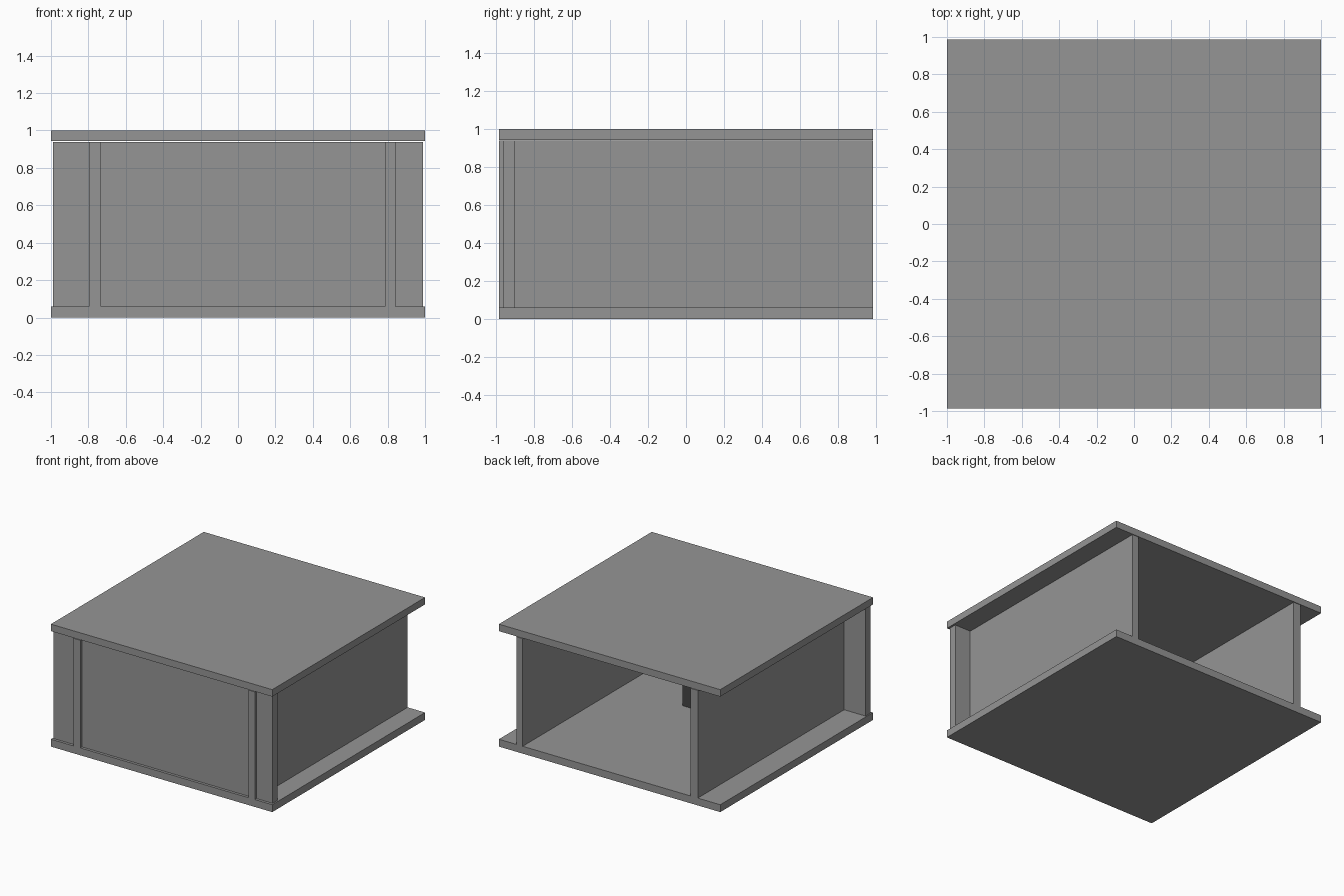
import bpy

if "Cube" in bpy.data.objects:
    bpy.data.objects.remove(bpy.data.objects["Cube"])


def material(name, shade):
    mat = bpy.data.materials.new(name)
    mat.diffuse_color = (shade, shade, shade, 1)
    mat.use_nodes = True
    mat.node_tree.nodes["Principled BSDF"].inputs["Base Color"].default_value = mat.diffuse_color
    return mat


def box(name, x, y, z, mat):
    """Axis-aligned box from (min, max) pairs."""
    bpy.ops.mesh.primitive_cube_add(
        size=1, location=[(a + b) / 2 for a, b in (x, y, z)])
    ob = bpy.context.object
    ob.name = name
    ob.scale = [b - a for a, b in (x, y, z)]
    bpy.ops.object.transform_apply(location=False, rotation=False, scale=True)
    ob.data.materials.append(mat)


GREY = material("mid_grey", 0.3)
DARK = material("dark_grey", 0.06)
DEPTH = (-0.986, 0.986)
WALL_Z = (0.06, 0.939)
PANEL_Y = (-0.964, -0.903)

# Base and top boards; the top sits a hair above the walls
box("base_board", (-1, 1), DEPTH, (0, 0.06), GREY)
box("top_board", (-1, 1), DEPTH, (0.943, 1), GREY)

# Full-depth upright walls
box("left_wall", (-0.797, -0.733), DEPTH, WALL_Z, GREY)
box("right_wall", (0.785, 0.842), DEPTH, WALL_Z, GREY)

# Front panels, slightly recessed between and beside the walls
for name, x in (("left_wing_panel", (-0.99, -0.797)),
                ("middle_panel", (-0.733, 0.785)),
                ("right_wing_panel", (0.842, 0.988))):
    box(name, x, PANEL_Y, WALL_Z, GREY)

# Dark block standing inside the compartment
box("inner_block", (-0.2, 0.225), (-0.75, -0.275), (0.06, 0.34), DARK)
